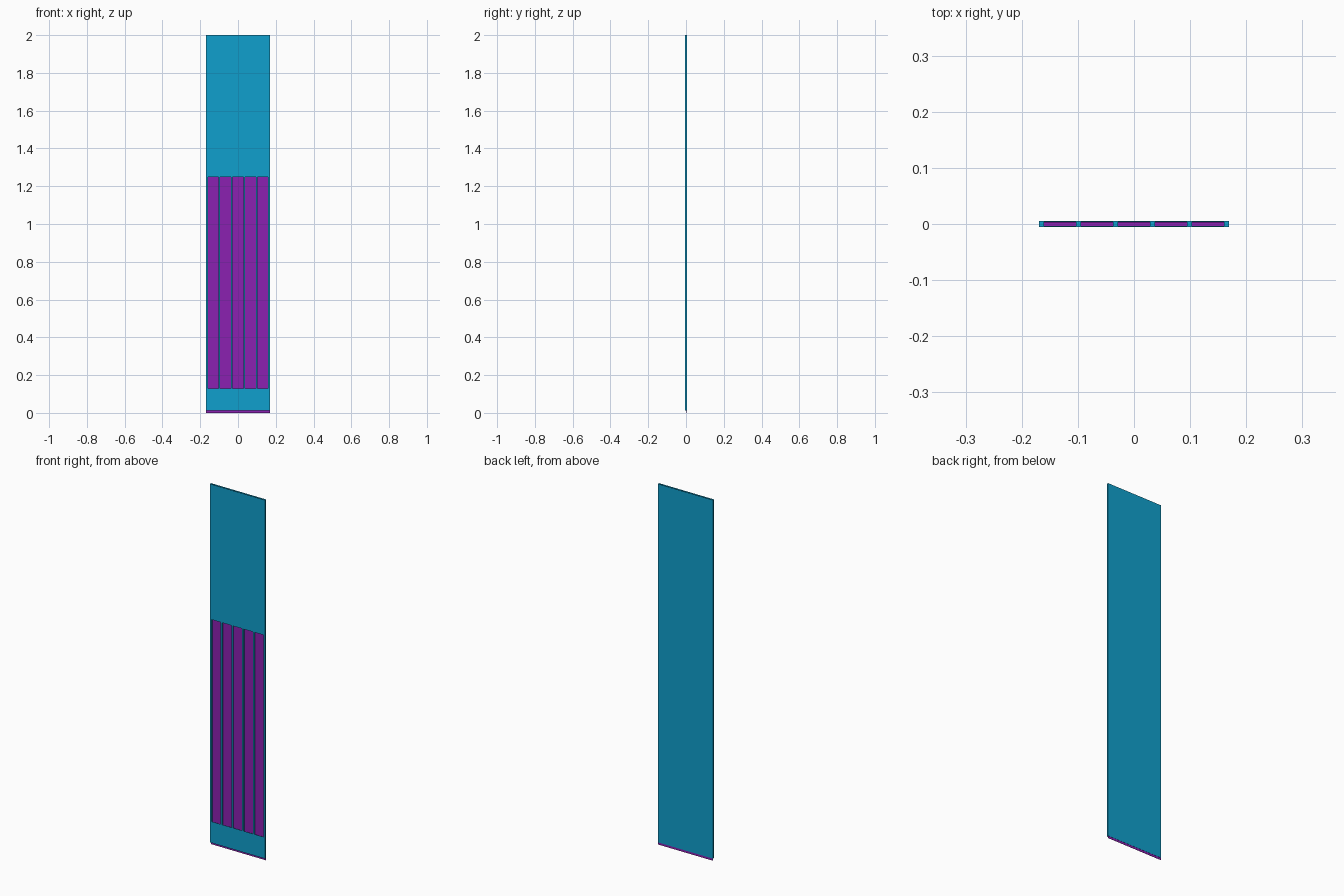
import bpy

if "Cube" in bpy.data.objects:
    bpy.data.objects.remove(bpy.data.objects["Cube"])

W, D, H = 0.338, 0.010, 2.0      # overall width, depth, height
RIB, WALL, BASE = 0.009, 0.001, 0.012
SLOT_LOW, SLOT_HIGH = 0.13, 1.25
CHANNELS = 5
PITCH = (W - RIB) / CHANNELS


def material(name, color):
    m = bpy.data.materials.new(name)
    m.diffuse_color = color
    m.use_nodes = True
    m.node_tree.nodes["Principled BSDF"].inputs["Base Color"].default_value = m.diffuse_color
    return m


teal = material("teal", (0.005, 0.35, 0.61, 1))
purple = material("purple", (0.26, 0.015, 0.44, 1))


def box(name, x, y, z, mat):
    """Box from (min, max) pairs along each axis."""
    bpy.ops.mesh.primitive_cube_add(
        size=1, location=[(a + b) / 2 for a, b in (x, y, z)])
    ob = bpy.context.object
    ob.name = name
    ob.scale = [b - a for a, b in (x, y, z)]
    bpy.ops.object.transform_apply(location=False, rotation=False, scale=True)
    ob.data.materials.append(mat)
    return ob


full_x = (-W / 2, W / 2)
front, back = -D / 2, D / 2

# Back wall and the two solid areas of the front wall
box("back_wall", full_x, (back - WALL, back), (BASE, H), teal)
box("upper_front_wall", full_x, (front, front + WALL), (SLOT_HIGH, H), teal)
box("lower_front_wall", full_x, (front, front + WALL), (BASE, SLOT_LOW), teal)

# Ribs dividing the panel into channels, including both outer edges
for i in range(CHANNELS + 1):
    x = -W / 2 + i * PITCH
    box(f"rib_{i + 1}", (x, x + RIB), (front, back), (BASE, H), teal)

# Inner strips seen through the long front slots
for i in range(CHANNELS):
    x = -W / 2 + i * PITCH + RIB
    box(f"inner_strip_{i + 1}", (x, x + PITCH - RIB),
        (back - 2 * WALL, back - WALL), (BASE, H - 0.005), purple)

# Thin strip along the foot of the panel
box("bottom_strip", full_x, (back - 2 * WALL, back - WALL), (0, BASE), purple)
box("channel_floor", full_x, (front, back), (BASE, BASE + WALL), purple)
